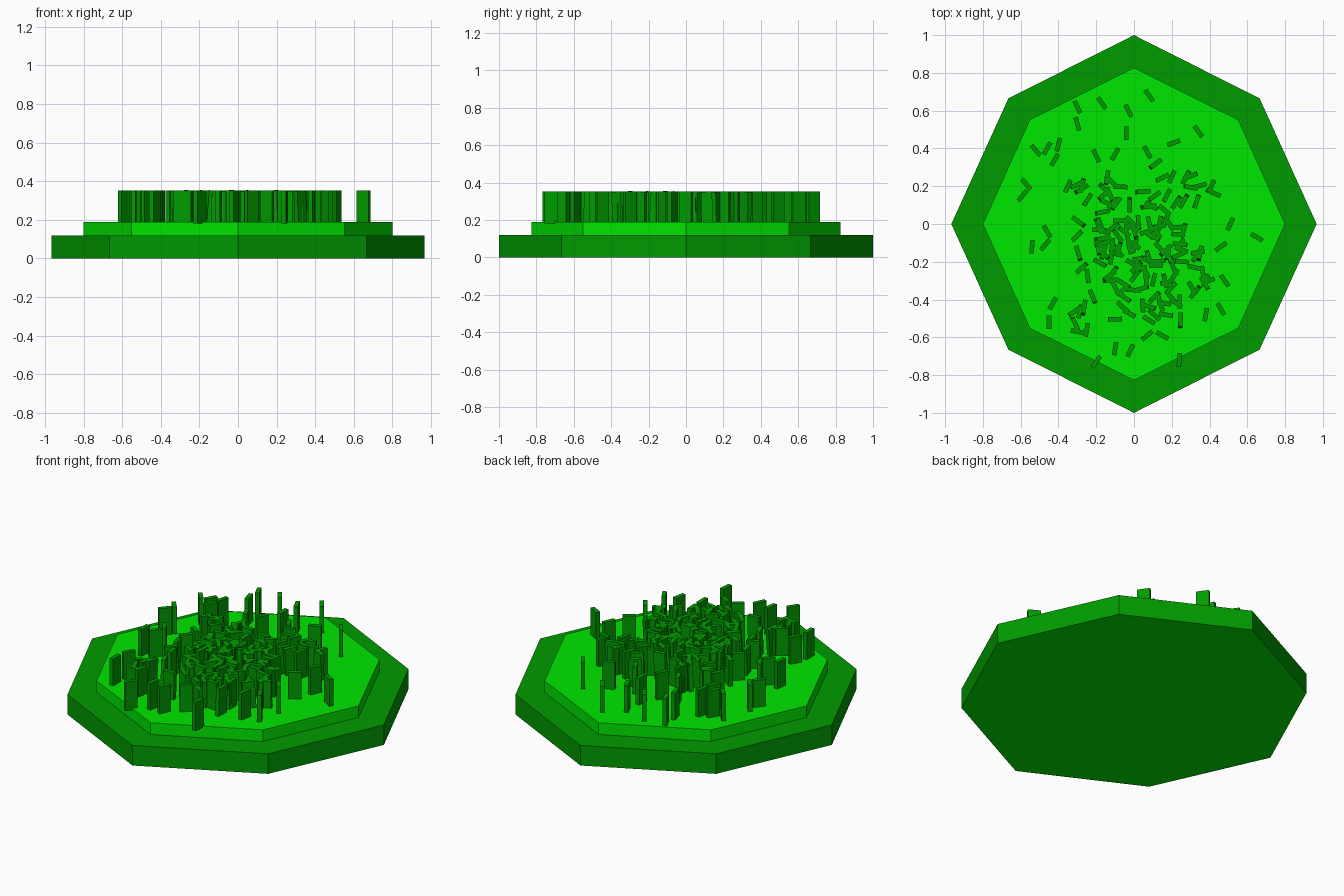
import bpy
import bmesh
import math
import random
from mathutils import Matrix, Vector

default_cube = bpy.data.objects.get("Cube")
if default_cube:
    bpy.data.objects.remove(default_cube, do_unlink=True)

random.seed(23)


def make_material(name, colour):
    material = bpy.data.materials.new(name)
    material.use_nodes = True
    material.diffuse_color = colour
    shader = material.node_tree.nodes["Principled BSDF"]
    shader.inputs["Base Color"].default_value = colour
    return material


def finish_object(name, bm, material):
    bmesh.ops.recalc_face_normals(bm, faces=bm.faces)
    mesh = bpy.data.meshes.new(name)
    bm.to_mesh(mesh)
    bm.free()
    mesh.materials.append(material)
    obj = bpy.data.objects.new(name, mesh)
    bpy.context.scene.collection.objects.link(obj)
    return obj


def make_octagon_slab(name, half_width, half_depth, corner, bottom, top, material):
    """Eight-sided slab with points on both axes and on the diagonals."""
    outline = [(half_width, 0), (corner, corner), (0, half_depth), (-corner, corner),
               (-half_width, 0), (-corner, -corner), (0, -half_depth), (corner, -corner)]
    bm = bmesh.new()
    face = bm.faces.new([bm.verts.new((x, y, bottom)) for x, y in outline])
    result = bmesh.ops.extrude_face_region(bm, geom=[face], use_keep_orig=True)
    raised = [item for item in result["geom"] if isinstance(item, bmesh.types.BMVert)]
    bmesh.ops.translate(bm, verts=raised, vec=Vector((0, 0, top - bottom)))
    return finish_object(name, bm, material)


def add_blade(bm, x, y, degrees, tilt=0, bottom=0.18, top=0.351):
    """Thin upright box, turned about the vertical axis and tilted a little."""
    place = Matrix.Translation((x, y, (bottom + top) / 2))
    turn = Matrix.Rotation(math.radians(degrees), 4, "Z")
    lean = Matrix.Rotation(math.radians(tilt), 4, "Y")
    size = Matrix.Diagonal((0.072, 0.024, top - bottom, 1))
    bmesh.ops.create_cube(bm, size=1, matrix=place @ turn @ lean @ size)


dark_green = make_material("dark green", (0, 0.33, 0, 1))
bright_green = make_material("bright green", (0, 0.8, 0, 1))

# Stepped ground, with a bright underside
base = make_octagon_slab("ground_base", 0.967, 1, 0.665, 0, 0.12, dark_green)
base.data.materials.append(bright_green)
for polygon in base.data.polygons:
    polygon.material_index = int(polygon.normal.z < -0.5)
make_octagon_slab("grass_top", 0.8, 0.827, 0.552, 0.12, 0.19, bright_green)

# Sparse blades around the outside: x, y, turn
outer_blades = [
    (.08, .68, 125), (-.17, .64, 125), (-.3, .62, 115), (-.03, .6, 115),
    (.34, .49, 125), (-.3, .53, 105), (-.52, .39, 130), (-.46, .4, 60),
    (-.4, .42, 75), (-.42, .34, 60), (-.57, .21, 130), (-.59, .15, 50),
    (-.46, -.04, 120), (-.54, -.12, 85), (-.47, -.11, 50), (.65, -.07, 150),
    (.51, 0, 65), (.46, -.12, 35), (.48, -.3, 125), (.46, -.45, 120),
    (.38, -.48, 80), (.24, -.72, 85), (-.2, -.73, 55), (-.1, -.66, 80),
    (-.02, -.67, 65), (-.45, -.52, 90), (-.43, -.42, 60), (.07, -.59, 40),
    (.15, -.59, 150), (-.25, -.56, 80), (-.3, -.57, 170), (-.1, .37, 60),
    (-.2, .36, 115), (-.04, .48, 90), (.21, .43, 20), (.41, .2, 65),
    (-.35, .2, 65), (.07, .38, 120), (.2, .25, 65), (.38, -.3, 70),
]
outer_mesh = bmesh.new()
for x, y, degrees in outer_blades:
    add_blade(outer_mesh, x, y, degrees)
finish_object("outer_grass_blades", outer_mesh, dark_green)

# Dense clump of blades in the middle, thinning towards its edge
inner_mesh = bmesh.new()
count = 0
while count < 140:
    x = random.gauss(0, 0.24)
    y = random.gauss(-0.11, 0.26)
    if -0.34 < x < 0.46 and -0.53 < y < 0.32:
        add_blade(inner_mesh, x, y, random.uniform(0, 180), random.gauss(0, 2))
        count += 1
finish_object("inner_grass_blades", inner_mesh, dark_green)
